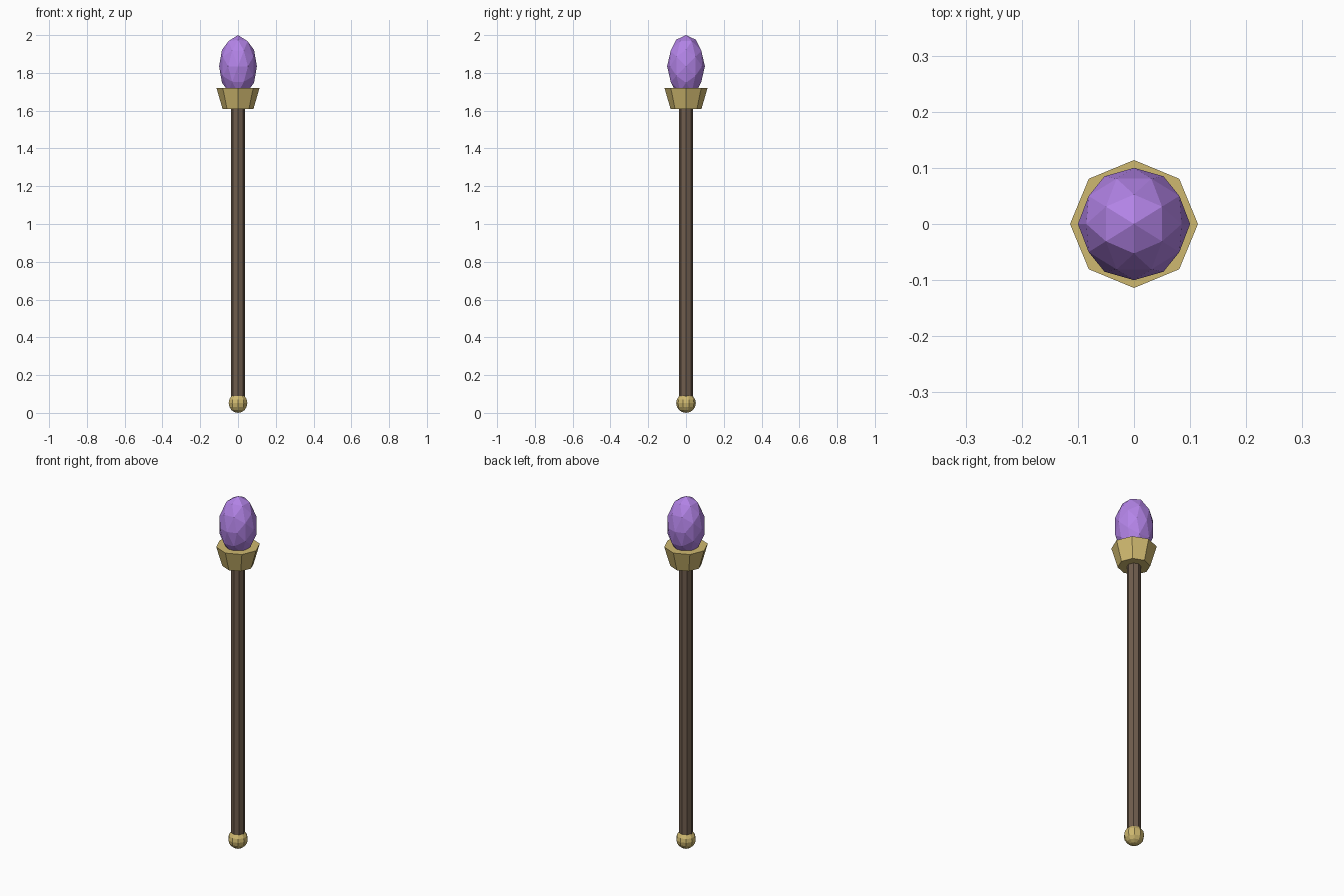
import bpy, bmesh, math
from mathutils import Matrix

if "Cube" in bpy.data.objects:
    bpy.data.objects.remove(bpy.data.objects["Cube"])


def material(name, rgb):
    m = bpy.data.materials.new(name)
    m.diffuse_color = (*rgb, 1)
    m.use_nodes = True
    m.node_tree.nodes["Principled BSDF"].inputs["Base Color"].default_value = m.diffuse_color
    return m


WOOD = material("wood", (0.16, 0.11, 0.075))
GOLD = material("gold", (0.62, 0.48, 0.16))
VIOLET = material("violet", (0.45, 0.23, 0.80))


def finish(bm, name, mat):
    mesh = bpy.data.meshes.new(name)
    bmesh.ops.recalc_face_normals(bm, faces=bm.faces)
    bm.to_mesh(mesh)
    bm.free()
    mesh.materials.append(mat)
    obj = bpy.data.objects.new(name, mesh)
    bpy.context.collection.objects.link(obj)
    return obj


def frustum(name, mat, sides, r_low, r_high, z_low, z_high):
    bm = bmesh.new()
    bmesh.ops.create_cone(bm, cap_ends=True, segments=sides, radius1=r_low,
                          radius2=r_high, depth=z_high - z_low,
                          matrix=Matrix.Translation((0, 0, (z_low + z_high) / 2)))
    return finish(bm, name, mat)


# Wooden shaft and flared gold socket
frustum("shaft", WOOD, 8, 0.036, 0.036, 0.05, 1.64)
frustum("socket", GOLD, 8, 0.082, 0.114, 1.61, 1.72)

# Gold ball at the foot
bm = bmesh.new()
bmesh.ops.create_uvsphere(bm, u_segments=10, v_segments=8, radius=0.052,
                          matrix=Matrix.Translation((0, 0, 0.052)))
finish(bm, "foot_ball", GOLD)

# Faceted gem: icosahedron with an edge on top, split once and stretched
phi = (1 + math.sqrt(5)) / 2
bm = bmesh.new()
for a in (-1, 1):
    for b in (-phi, phi):
        for co in ((0, a, b), (a, b, 0), (b, 0, a)):
            bm.verts.new(co)
bmesh.ops.convex_hull(bm, input=bm.verts)
bmesh.ops.subdivide_edges(bm, edges=bm.edges, cuts=1, use_grid_fill=True)
for v in bm.verts:
    v.co.normalize()
    v.co = (v.co.x * 0.1, v.co.y * 0.1, 1.835 + v.co.z * 0.165)
finish(bm, "gem", VIOLET)
